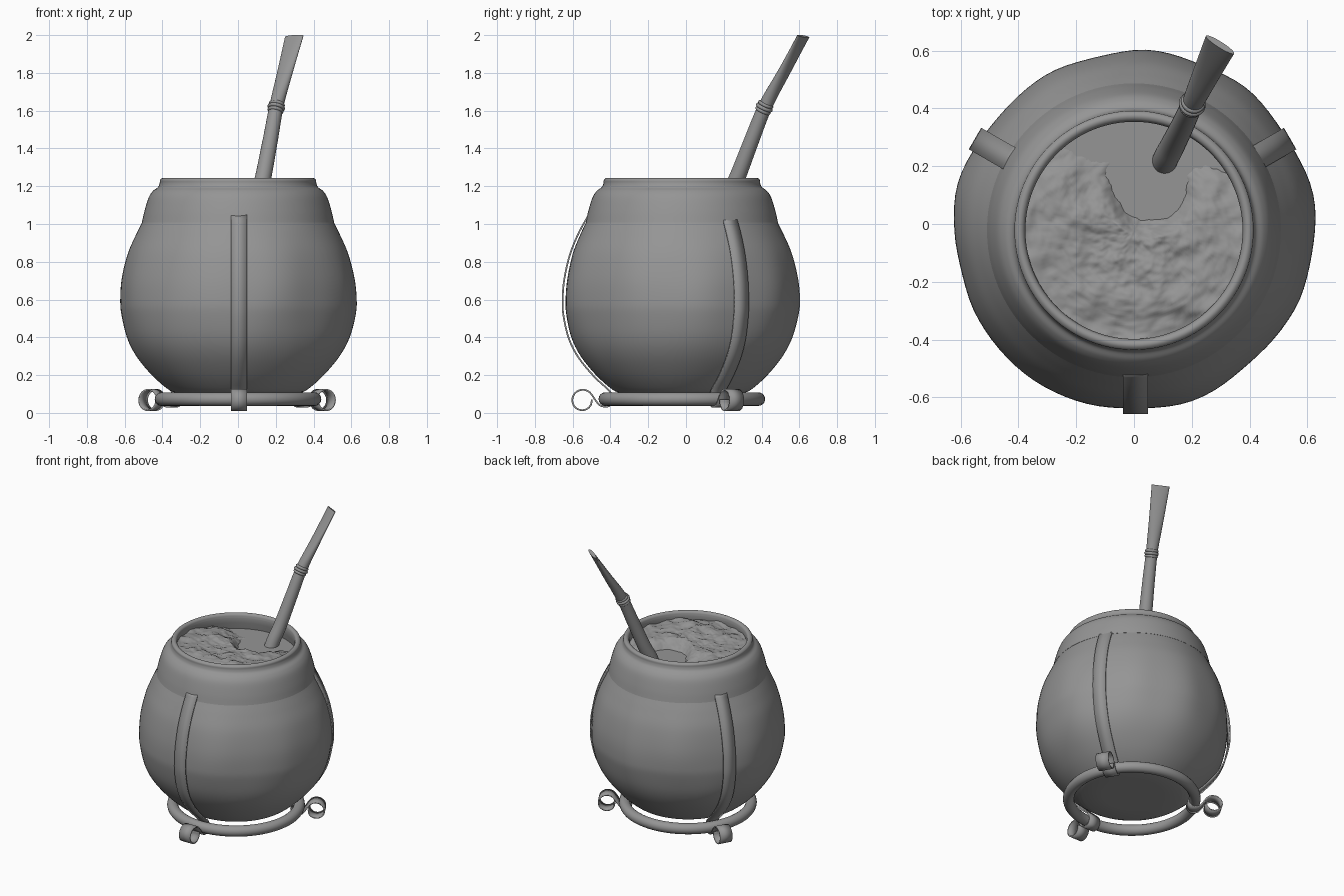
import bpy, bmesh, math
from mathutils import Vector, noise

if "Cube" in bpy.data.objects:
    bpy.data.objects.remove(bpy.data.objects["Cube"])

CY = -0.022  # y of the gourd's axis
GREY = bpy.data.materials.new("dark_grey")
GREY.diffuse_color = (0.3, 0.3, 0.3, 1)
GREY.use_nodes = True
GREY.node_tree.nodes["Principled BSDF"].inputs["Base Color"].default_value = GREY.diffuse_color


def smooth_path(pts, n=6):
    """Catmull-Rom resampling of a short point list."""
    P = [Vector(p) for p in pts]
    P = [2 * P[0] - P[1]] + P + [2 * P[-1] - P[-2]]
    out = []
    for i in range(1, len(P) - 2):
        a, b, c, d = P[i - 1:i + 3]
        for k in range(n):
            t = k / n
            out.append(0.5 * (2 * b + (c - a) * t + (2 * a - 5 * b + 4 * c - d) * t * t
                              + (3 * b - a - 3 * c + d) * t ** 3))
    return out + [P[-2]]


def make(name, verts, faces, angle=50):
    me = bpy.data.meshes.new(name)
    me.from_pydata([tuple(v) for v in verts], [], faces)
    bm = bmesh.new()
    bm.from_mesh(me)
    bmesh.ops.recalc_face_normals(bm, faces=bm.faces)
    bm.to_mesh(me)
    bm.free()
    me.materials.append(GREY)
    ob = bpy.data.objects.new(name, me)
    bpy.context.collection.objects.link(ob)
    bpy.ops.object.select_all(action='DESELECT')
    ob.select_set(True)
    bpy.context.view_layer.objects.active = ob
    bpy.ops.object.shade_smooth_by_angle(angle=math.radians(angle))
    return ob


def skin(name, rings, caps=(True, True), closed=False, angle=50):
    """Join equal-sized vertex rings into a surface."""
    m, k = len(rings[0]), len(rings)
    faces = [(i * m + j, i * m + (j + 1) % m, (i + 1) % k * m + (j + 1) % m, (i + 1) % k * m + j)
             for i in range(k if closed else k - 1) for j in range(m)]
    if caps[0]:
        faces.append(tuple(range(m)))
    if caps[1]:
        faces.append(tuple((k - 1) * m + j for j in range(m)))
    return make(name, [v for r in rings for v in r], faces, angle)


def lathe(name, profile, seg=96, wobble=0.0, **kw):
    rings = []
    for r, z in profile:
        w = wobble * math.sin(math.pi * min(1, max(0, (z - 0.1) / 0.9)))
        ring = []
        for j in range(seg):
            a = 2 * math.pi * j / seg
            q = r + w * (noise.noise(Vector((2.2 * math.cos(a), 2.2 * math.sin(a), 1.5 * z + 5))))
            ring.append(Vector((q * math.cos(a), q * math.sin(a) + CY, z)))
        rings.append(ring)
    return skin(name, rings, **kw)


def xz(pts, n=6):
    return [(v.x, v.y) for v in smooth_path([(r, z, 0) for r, z in pts], n)]


# gourd body, slightly uneven
lathe("gourd_body", [(0.02, 0.1), (0.2, 0.1)] + xz([
    (0.32, 0.102), (0.37, 0.125), (0.455, 0.2), (0.537, 0.3), (0.588, 0.4), (0.617, 0.52),
    (0.622, 0.6), (0.612, 0.71), (0.581, 0.84), (0.54, 0.94), (0.502, 1.02)]),
    wobble=0.02, caps=(True, False))

# collar with soft rolled rim and inner wall
lathe("collar", [(0.5, 1.004)] + xz([
    (0.509, 1.008), (0.495, 1.07), (0.473, 1.14), (0.45, 1.175), (0.424, 1.195),
    (0.415, 1.215), (0.413, 1.233), (0.402, 1.243), (0.39, 1.243), (0.38, 1.234), (0.376, 1.215)], 5)
    + [(0.379, 1.18), (0.4, 1.1), (0.41, 1.05)], caps=(False, False), angle=60)

# base ring
lathe("base_ring", [(0.405 + 0.036 * math.cos(t), 0.073 + 0.036 * math.sin(t))
                    for t in (2 * math.pi * i / 16 for i in range(16))],
      caps=(False, False), closed=True)

# strap path (radius, height): down the gourd, hugging the ring, into a scroll foot
strap = [(0.492, 1.05), (0.545, 0.955), (0.592, 0.84), (0.622, 0.71), (0.631, 0.6), (0.626, 0.51),
         (0.597, 0.39), (0.545, 0.29), (0.462, 0.19), (0.382, 0.115), (0.365, 0.075),
         (0.38, 0.04), (0.408, 0.033), (0.436, 0.042), (0.458, 0.068)]
strap += [(0.526 + r * math.cos(t), 0.066 + r * math.sin(t)) for r, t in
          ((0.058 - 0.0007 * i, math.radians(152 - 26 * i)) for i in range(14))]
strap = xz(strap, 4)


def make_strap(name, ang, dx):
    out = Vector((math.cos(ang), math.sin(ang), 0))
    side = Vector((-out.y, out.x, 0)) * 0.043
    verts = []
    for r, z in strap:
        c = out * r + Vector((dx, CY, z))
        verts += [c - side, c + side]
    faces = [(2 * i, 2 * i + 1, 2 * i + 3, 2 * i + 2) for i in range(len(strap) - 1)]
    ob = make(name, verts, faces, 40)
    mod = ob.modifiers.new("thickness", 'SOLIDIFY')
    mod.thickness = 0.009
    mod.offset = 0


for name, deg, dx in (("front_strap", -90, 0.005), ("right_strap", 30, -0.01), ("left_strap", 150, 0)):
    make_strap(name, math.radians(deg), dx)

# water surface
lathe("water", [(0.388, 1.135), (0.01, 1.135)], caps=(False, True))


# heap of wet leaves, dipping below the water near the straw
def heap(x, y):
    n = noise.fractal(Vector((x * 5, y * 6, 3.1)), 0.8, 2.0, 5)
    d = math.hypot((x - 0.05) / 0.12, (y - 0.12) / 0.15)
    h = 0.28 * (0.24 - y - 0.15 * x) - 0.09 * math.exp(-d ** 4)
    return 1.135 + min(0.06, h) + 0.024 * n


R, NR, NS = 0.384, 60, 160
rings = []
for i in range(NR):
    r = R * (1 - i / NR)
    ring = []
    for j in range(NS):
        a = 2 * math.pi * j / NS
        x, y = r * math.cos(a), r * math.sin(a) + CY
        ring.append(Vector((x, y, heap(x, y))))
    rings.append(ring)
skin("leaf_heap", rings, caps=(False, True), angle=80)

# drinking straw: round tube that flattens into a wide mouthpiece
W = Vector((0.82, -0.57, 0)).normalized()
path = smooth_path([(0.085, 0.16, 0.95), (0.108, 0.222, 1.135), (0.136, 0.277, 1.26), (0.172, 0.35, 1.45),
                    (0.205, 0.423, 1.63), (0.251, 0.523, 1.812), (0.298, 0.621, 1.994)], 8)


def ellipse(c, d, w, t, n=32):
    u = (W - d * W.dot(d)).normalized()
    v = d.cross(u)
    return [c + u * w * math.cos(a) + v * t * math.sin(a)
            for a in (2 * math.pi * j / n for j in range(n))]


rings = []
for i, c in enumerate(path):
    d = (path[min(i + 1, len(path) - 1)] - path[max(i - 1, 0)]).normalized()
    f = max(0, (c.z - 1.63) / 0.364)
    g = min(1, max(0, (c.z - 1.2) / 0.43))
    base = 0.044 - 0.007 * g
    rings.append(ellipse(c, d, base + 0.021 * f, base - 0.025 * f))
skin("straw", rings)

# bead rings on the straw
axis = Vector((0.21, 0.45, 1)).normalized()
for k, (off, rad) in enumerate(((-0.018, 0.043), (0.0, 0.047), (0.018, 0.043))):
    c = Vector((0.202, 0.415, 1.617)) + axis * off
    skin(f"straw_bead_{k + 1}", [ellipse(c + axis * 0.01 * math.sin(t), axis,
                                         rad - 0.01 + 0.01 * math.cos(t), rad - 0.01 + 0.01 * math.cos(t))
                                 for t in (math.pi * (i / 8 - 0.5) for i in range(9))])
